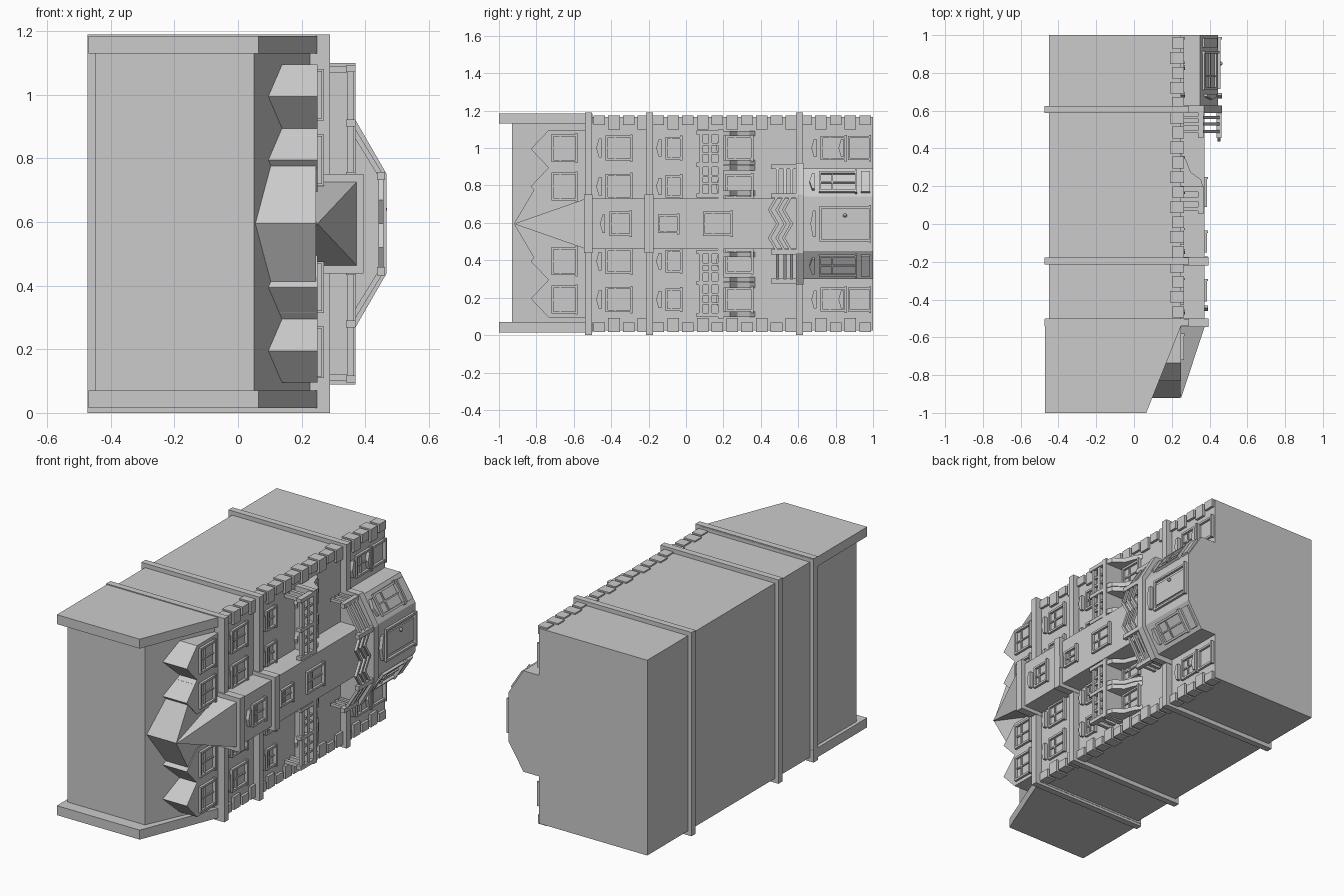
import bpy, bmesh, math
from mathutils import Vector, Matrix

if "Cube" in bpy.data.objects:
    bpy.data.objects.remove(bpy.data.objects["Cube"])

ZC = 0.595          # centre line of the facade (width runs along z, facade faces +x)


class Part:
    """Collects simple solids into one named mesh object."""
    def __init__(self, name):
        self.name, self.bm = name, bmesh.new()

    def solid(self, lower, upper):
        a = [self.bm.verts.new(p) for p in lower]
        b = [self.bm.verts.new(p) for p in upper]
        n = len(a)
        self.bm.faces.new(a)
        self.bm.faces.new(b[::-1])
        for i in range(n):
            j = (i + 1) % n
            self.bm.faces.new((a[i], b[i], b[j], a[j]))

    def box(self, x0, x1, y0, y1, z0, z1, m=None):
        m = m or Matrix()
        ring = [(x0, y0), (x1, y0), (x1, y1), (x0, y1)]
        self.solid([m @ Vector((x, y, z0)) for x, y in ring],
                   [m @ Vector((x, y, z1)) for x, y in ring])

    def along_x(self, yz, x0, x1, m=None):
        m = m or Matrix()
        self.solid([m @ Vector((x0, y, z)) for y, z in yz], [m @ Vector((x1, y, z)) for y, z in yz])

    def along_y(self, xz, y0, y1):
        self.solid([(x, y0, z) for x, z in xz], [(x, y1, z) for x, z in xz])

    def along_z(self, xy, z0, z1):
        self.solid([(x, y, z0) for x, y in xy], [(x, y, z1) for x, y in xy])

    def beam(self, p, q, w=0.02):
        p, q = Vector(p), Vector(q)
        side = (q - p).cross(Vector((0, 1, 0))).normalized() * w / 2
        up = Vector((0, w / 2, 0))
        offs = [side + up, side - up, -side - up, -side + up]
        self.solid([p + o for o in offs], [q + o for o in offs])

    def done(self):
        bmesh.ops.recalc_face_normals(self.bm, faces=self.bm.faces)
        me = bpy.data.meshes.new(self.name)
        self.bm.to_mesh(me)
        self.bm.free()
        ob = bpy.data.objects.new(self.name, me)
        bpy.context.collection.objects.link(ob)
        return ob


def place(x, z, angle=0.0):
    """Local frame on a wall: x outward, z along the wall."""
    return Matrix.Translation((x, 0, z)) @ Matrix.Rotation(-angle, 4, 'Y')


def window(p, m, y0, y1, w, hood=True, panes=True):
    h, t, d = w / 2, 0.012, 0.014
    p.box(-.005, d, y0, y1, -h, -h + t, m)
    p.box(-.005, d, y0, y1, h - t, h, m)
    p.box(-.005, d, y0, y0 + t, -h + t, h - t, m)
    p.box(-.005, d + .006, y1 - t, y1, -h - .006, h + .006, m)
    if panes:
        p.box(-.005, .008, y0 + t, y1 - t, -.004, .004, m)
        yc = y0 + (y1 - y0) * .35
        p.box(-.005, .008, yc - .004, yc + .004, -h + t, h - t, m)
    if hood:    # small peaked lintel above the window
        k = h * .75
        p.along_x([(y0 - .022, -k), (y0 - .022, k), (y0 - .036, k), (y0 - .05, 0),
                   (y0 - .036, -k)], -.005, .02, m)


# main block
p = Part("building_body")
p.box(-.45, .25, -.52, 1, .025, 1.165)
p.done()

# recessed roof and the two end parapets
p = Part("mansard_roof")
p.along_z([(-.45, -.93), (.05, -.93), (.245, -.5), (-.45, -.5)], .05, 1.14)
p.done()
p = Part("roof_parapets")
for z in (.015, 1.13):
    p.along_z([(-.47, -1), (.065, -1), (.265, -.5), (-.47, -.5)], z, z + .055)
p.done()

# dormers: four small gables and a wide central one
p = Part("dormers")
for s in (-1, 1):
    for off in (.2, .4):
        z = ZC + s * off
        p.along_x([(-.83, z), (-.735, z + .1), (-.52, z + .1), (-.52, z - .1), (-.735, z - .1)], 0, .25)
p.along_x([(-.92, ZC), (-.755, ZC + .28), (-.52, ZC + .28), (-.52, ZC - .28), (-.755, ZC - .28)], 0, .245)
p.done()

# central tower with a half spire
p = Part("central_tower")
p.box(.2, .372, -.54, .61, ZC - .135, ZC + .135)
p.done()
p = Part("tower_spire")
bm = p.bm
apex = bm.verts.new((.25, -.92, ZC))
base = [bm.verts.new((x, -.54, ZC + z)) for x, z in ((.1, -.133), (.375, -.133), (.375, .133), (.1, .133))]
bm.faces.new(base)
for i in range(4):
    bm.faces.new((base[i], base[(i + 1) % 4], apex))
p.done()

# projecting ground floor bay
bay = [(.2, -.295), (.35, -.295), (.445, -.145), (.445, .145), (.35, .295), (.2, .295)]
p = Part("entrance_bay")
p.along_y([(x, ZC + z) for x, z in bay], .61, 1)
p.done()

# string courses wrapping the block, stepping out round tower and bay
p = Part("string_courses")
for y in (-.54, -.215):
    p.box(-.473, .29, y, y + .038, 0, 1.19)
    p.box(.2, .395, y - .006, y + .04, ZC - .157, ZC + .157)
p.box(-.473, .29, .588, .625, 0, 1.19)
p.along_y([(.2, ZC - .325), (.37, ZC - .325), (.467, ZC - .157), (.467, ZC + .157),
           (.37, ZC + .325), (.2, ZC + .325)], .588, .628)
p.done()

# corner stones, alternating long and short
p = Part("corner_stones")
for i in range(19):
    y = -.495 + i * .079
    d, w = (.19, .075) if i % 2 else (.205, .05)
    for s in (-1, 1):
        a, b = ZC + s * .578, ZC + s * (.578 - w)
        p.box(d, .265, y, y + .062, min(a, b), max(a, b))
p.done()

# facade windows in rows
p = Part("facade_windows")
for s in (-1, 1):
    for off in (.2, .405):
        m = place(.25, ZC + s * off)
        window(p, m, -.72, -.58, .15, hood=False)
        window(p, m, -.43, -.285, .135)
        window(p, m, -.11, -.02, .12)
        window(p, m, .21, .36, .13)
    m = place(.25, ZC + s * .405)
    window(p, m, .72, .86, .13)
    window(p, m, .865, .99, .13, panes=False)
p.done()

# tower windows
p = Part("tower_windows")
m = place(.372, ZC)
window(p, m, -.41, -.29, .13)
window(p, m, -.15, -.035, .1)
window(p, m, .09, .25, .13, hood=False)
p.done()

# bay side windows
p = Part("bay_windows")
ang = math.atan2(.095, .15)
for s in (-1, 1):
    m = place(.3975, ZC + s * .22, s * ang)
    window(p, m, .71, .915, .13)
    p.box(-.005, .012, .935, .985, -.065, .065, m)
p.done()

# front door with panel and knob
p = Part("entrance_door")
m = place(.445, ZC)
window(p, m, .715, .99, .19, panes=False)
p.box(-.005, .008, .73, .98, -.065, .065, m)
bmesh.ops.create_icosphere(p.bm, subdivisions=2, radius=.011,
                           matrix=Matrix.Translation((.458, .85, ZC + .045)))
p.done()

# upper balconies: floor, rails, posts and corbels
p = Part("upper_balconies")
for s in (-1, 1):
    def span(a, b):
        return sorted((ZC + s * a, ZC + s * b))
    p.box(.24, .37, .17, .2, *span(.13, .505))
    for y in (.07, .12):
        p.box(.345, .365, y, y + .02, *span(.14, .495))
        p.box(.24, .345, y, y + .02, *span(.475, .495))
    for z in (.14, .305, .477):
        p.box(.34, .37, .055, .175, *span(z, z + .022))
    for z in (.21, .25, .37, .42):
        p.box(.348, .362, .085, .17, *span(z, z + .012))
    for z in (.15, .285, .315, .47):
        p.along_z([(.24, .2), (.365, .2), (.355, .235), (.3, .275), (.275, .34), (.25, .37), (.24, .37)],
                  *span(z, z + .027))
p.done()

# bay balcony: railing following the bay, bowed across the middle
p = Part("bay_balcony_rail")
N = 8
for y in (.49, .53, .565):
    for s in (-1, 1):
        p.beam((.26, y, ZC + s * .305), (.355, y, ZC + s * .305), .016)
        p.beam((.355, y, ZC + s * .305), (.45, y, ZC + s * .15), .016)
    pts = [(.45, y - .022 + .022 * math.cos(4 * math.pi * i / N), ZC - .15 + .3 * i / N) for i in range(N + 1)]
    for a, b in zip(pts, pts[1:]):
        p.beam(a, b, .016)
for s in (-1, 1):
    for x, z in ((.355, .305), (.45, .15)):
        z = ZC + s * z
        p.box(x - .013, x + .013, .455, .59, z - .013, z + .013)
p.done()
